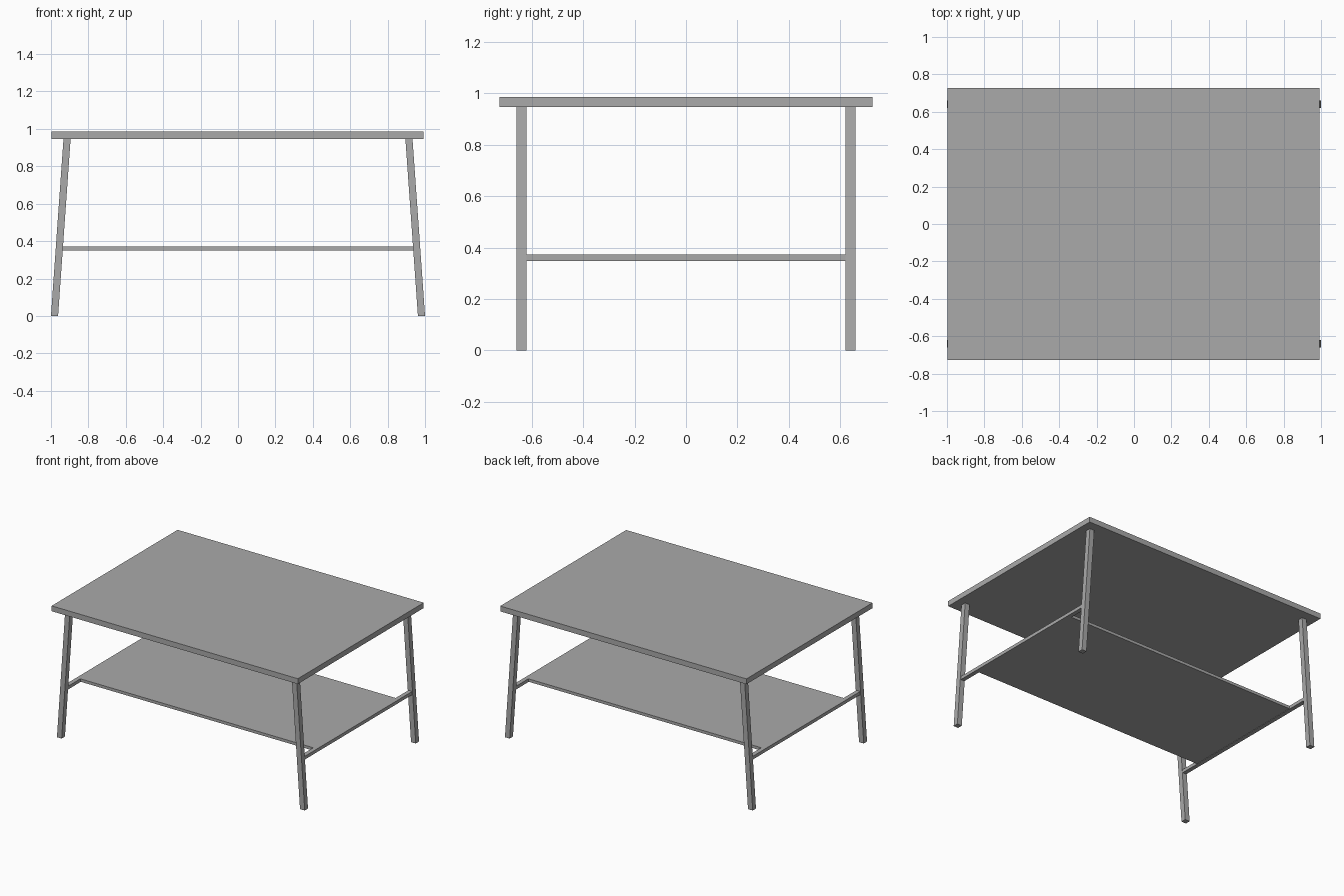
import bpy
import bmesh

cube = bpy.data.objects.get("Cube")
if cube:
    bpy.data.objects.remove(cube, do_unlink=True)

# Single plain grey finish
GREY = (0.4, 0.4, 0.4, 1.0)
grey = bpy.data.materials.new("plain_grey")
grey.use_nodes = True
grey.diffuse_color = GREY
grey.node_tree.nodes["Principled BSDF"].inputs["Base Color"].default_value = GREY


def box(name, low, high, top_shift=0.0):
    """Box between two corners; top_shift slides its top face along x."""
    bm = bmesh.new()
    bmesh.ops.create_cube(bm, size=1)
    for v in bm.verts:
        upper = v.co.z > 0
        for i in range(3):
            v.co[i] = low[i] + (v.co[i] + 0.5) * (high[i] - low[i])
        if upper:
            v.co.x += top_shift
    mesh = bpy.data.meshes.new(name)
    bm.to_mesh(mesh)
    bm.free()
    mesh.materials.append(grey)
    obj = bpy.data.objects.new(name, mesh)
    bpy.context.collection.objects.link(obj)
    return obj


# Table top
TOP_BOTTOM, TOP_UPPER = 0.946, 0.985
box("table_top", (-0.996, -0.726, TOP_BOTTOM), (0.991, 0.726, TOP_UPPER))

LEG = 0.038        # leg thickness
LEG_Y = 0.64       # leg centre line
SPLAY = 0.067      # inward lean from foot to top
RAIL_LOW, RAIL_HIGH = 0.348, 0.372

for side, s in (("left", 1), ("right", -1)):
    outer, inner = s * 1.0, s * (1.0 - LEG)
    x0, x1 = min(outer, inner), max(outer, inner)

    # Splayed legs with level feet
    for end, e in (("front", -1), ("back", 1)):
        box(f"{end}_{side}_leg", (x0, e * LEG_Y - LEG / 2, 0),
            (x1, e * LEG_Y + LEG / 2, TOP_BOTTOM), -s * SPLAY)

    # Side rail between the legs
    r0, r1 = sorted((s * 0.94, s * 0.971))
    box(f"{side}_rail", (r0, -LEG_Y + LEG / 2, RAIL_LOW),
        (r1, LEG_Y - LEG / 2, RAIL_HIGH))

# Lower shelf carried by the rails
box("lower_shelf", (-0.94, -0.475, 0.351), (0.94, 0.475, RAIL_HIGH))
